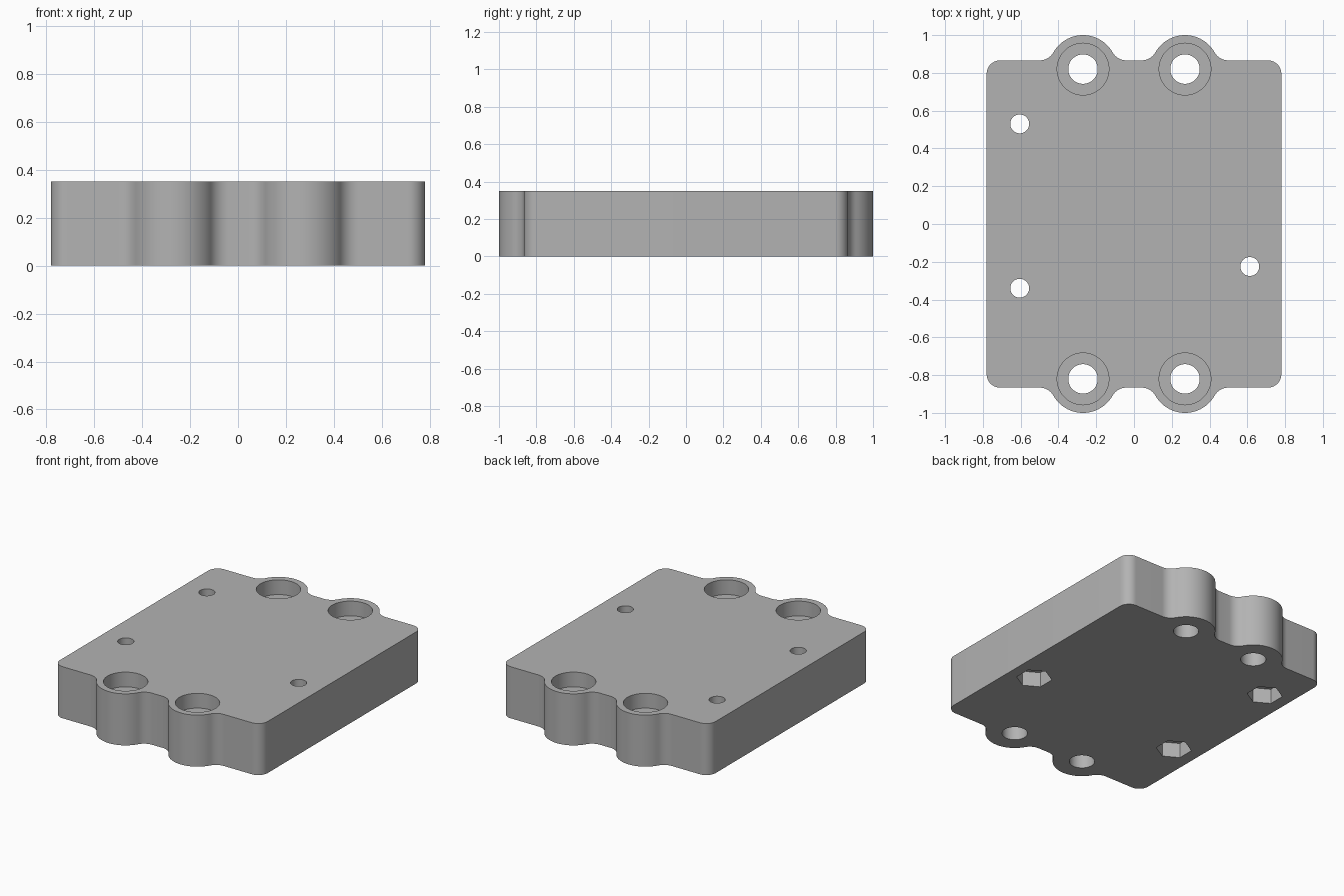
import bpy, bmesh, math

cube = bpy.data.objects.get("Cube")
if cube:
    bpy.data.objects.remove(cube, do_unlink=True)

# Main sizes
HALF_X, HALF_Y, HEIGHT = 0.78, 0.866, 0.35
CORNER = 0.07
LOBE_X, LOBE_Y, LOBE_R = 0.27, 0.82, 0.18
FILLET = 0.085

# Single grey material
grey = bpy.data.materials.new("plain grey")
grey.use_nodes = True
colour = (0.45, 0.45, 0.45, 1)
grey.diffuse_color = colour
grey.node_tree.nodes["Principled BSDF"].inputs["Base Color"].default_value = colour


def arc(cx, cy, r, start, end, steps):
    """Points along an arc, angles in degrees."""
    angles = [math.radians(start + (end - start) * i / steps) for i in range(steps + 1)]
    return [(cx + r * math.cos(a), cy + r * math.sin(a)) for a in angles]


def prism(name, points, z0, z1):
    """Upright solid with the given outline."""
    bm = bmesh.new()
    face = bm.faces.new([bm.verts.new((x, y, z0)) for x, y in points])
    top = bmesh.ops.extrude_face_region(bm, geom=[face])["geom"]
    bmesh.ops.translate(bm, vec=(0, 0, z1 - z0),
                        verts=[v for v in top if isinstance(v, bmesh.types.BMVert)])
    bmesh.ops.recalc_face_normals(bm, faces=bm.faces)
    mesh = bpy.data.meshes.new(name)
    bm.to_mesh(mesh)
    bm.free()
    mesh.materials.append(grey)
    obj = bpy.data.objects.new(name, mesh)
    bpy.context.collection.objects.link(obj)
    return obj


def ring(x, y, r, sides, turn=0):
    return arc(x, y, r, turn, turn + 360, sides)[:-1]


# One quarter of the outline: rounded corner, blend, screw lobe, blend
rise = LOBE_R + FILLET
up = HALF_Y + FILLET - LOBE_Y
side = math.sqrt(rise ** 2 - up ** 2)
a = math.degrees(math.atan2(up, side))
quarter = arc(HALF_X - CORNER, HALF_Y - CORNER, CORNER, 0, 90, 10)
quarter += arc(LOBE_X + side, HALF_Y + FILLET, FILLET, 270, 180 + a, 10)
quarter += arc(LOBE_X, LOBE_Y, LOBE_R, a, 180 - a, 28)[1:-1]
quarter += arc(LOBE_X - side, HALF_Y + FILLET, FILLET, 360 - a, 270, 10)

# Mirror the quarter round to a full outline
half = quarter + [(-x, y) for x, y in reversed(quarter)]
outline = half + [(x, -y) for x, y in reversed(half)]
plate = prism("mounting_plate", outline, 0, HEIGHT)

# Cutters: counterbored screw holes in the lobes
cutters = []
for sx in (-1, 1):
    for sy in (-1, 1):
        x, y = sx * LOBE_X, sy * LOBE_Y
        cutters.append(prism("screw_hole_cutter", ring(x, y, 0.078, 48), -0.1, 0.5))
        cutters.append(prism("counterbore_cutter", ring(x, y, 0.137, 64), HEIGHT - 0.1, 0.5))

# Cutters: small bolt holes with hexagonal nut pockets underneath
for x, y in ((-0.605, 0.53), (-0.605, -0.34), (0.613, -0.225)):
    cutters.append(prism("bolt_hole_cutter", ring(x, y, 0.05, 40), -0.1, 0.5))
    cutters.append(prism("nut_pocket_cutter", ring(x, y, 0.11, 6, 30), -0.1, 0.1))

# Apply the cuts and drop the cutters
bpy.context.view_layer.objects.active = plate
for cutter in cutters:
    cutter.hide_render = True
    mod = plate.modifiers.new("cut", "BOOLEAN")
    mod.operation = "DIFFERENCE"
    mod.solver = "EXACT"
    mod.object = cutter
    bpy.ops.object.modifier_apply(modifier=mod.name)
    bpy.data.objects.remove(cutter, do_unlink=True)

# Smooth round walls, sharp rims
bpy.ops.object.select_all(action="DESELECT")
plate.select_set(True)
bpy.ops.object.shade_smooth_by_angle(angle=math.radians(30))
